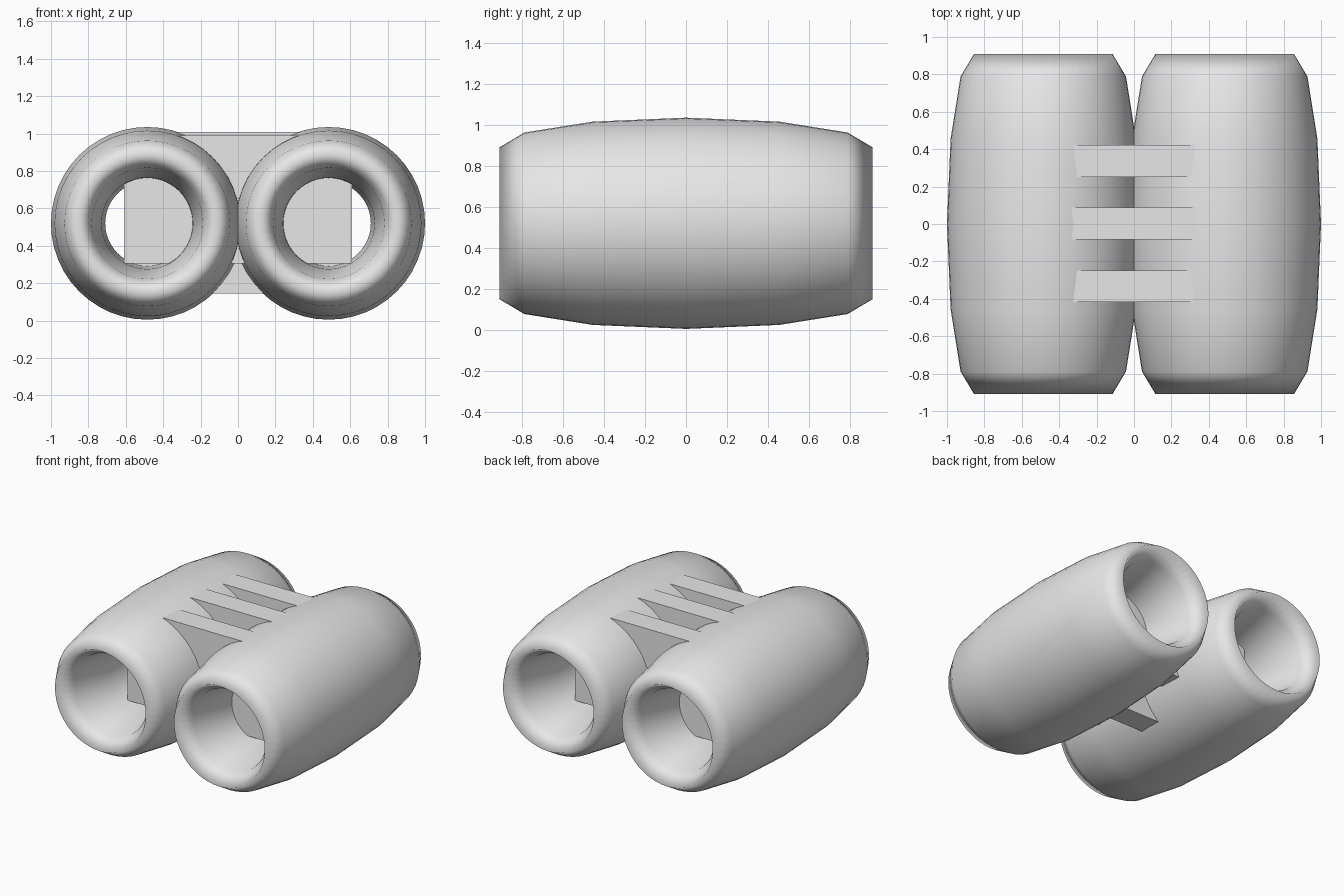
import bpy
import math

if "Cube" in bpy.data.objects:
    bpy.data.objects.remove(bpy.data.objects["Cube"])

grey = bpy.data.materials.new("plain grey")
grey.diffuse_color = (0.8, 0.8, 0.8, 1)
grey.use_nodes = True
grey.node_tree.nodes["Principled BSDF"].inputs["Base Color"].default_value = grey.diffuse_color

CENTRE_Z = 0.52


def barrel(name, x):
    """Hollow barrel: a torus stretched along its axis, lying along y."""
    bpy.ops.mesh.primitive_torus_add(
        major_radius=0.37, minor_radius=0.145,
        major_segments=48, minor_segments=12,
        location=(x, 0, CENTRE_Z), rotation=(math.pi / 2, 0, 0))
    ob = bpy.context.object
    ob.name = name
    ob.scale = (1, 1, 0.91 / 0.145)
    bpy.ops.object.transform_apply(location=False, rotation=True, scale=True)
    bpy.ops.object.shade_smooth()
    ob.data.materials.append(grey)


def plate(name, y, z0, z1):
    """Flat cross plate joining the two barrels."""
    bpy.ops.mesh.primitive_cube_add(size=1, location=(0, y, (z0 + z1) / 2))
    ob = bpy.context.object
    ob.name = name
    ob.scale = (1.22, 0.17, z1 - z0)
    bpy.ops.object.transform_apply(location=False, rotation=False, scale=True)
    ob.data.materials.append(grey)


# Two barrels side by side
barrel("left_barrel", -0.485)
barrel("right_barrel", 0.485)

# Three connecting plates, the middle one taller
plate("front_plate", -0.333, 0.305, 0.99)
plate("middle_plate", 0.003, 0.145, 1.008)
plate("back_plate", 0.337, 0.305, 0.99)
